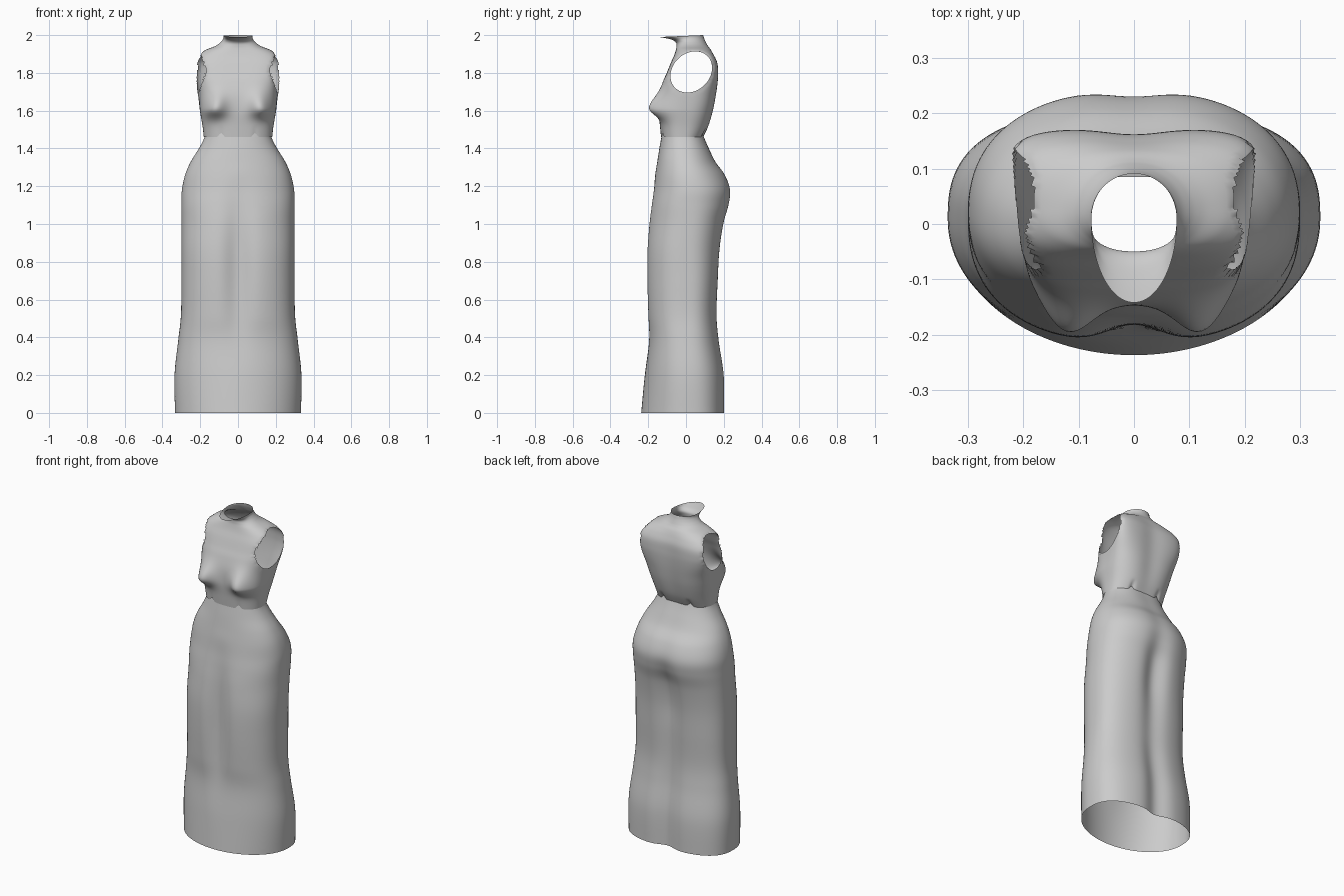
import bpy, bmesh, math

SEG = 128   # points around each ring
SUB = 7     # rings between profile rows

fabric = bpy.data.materials.new("grey_fabric")
fabric.diffuse_color = (0.6, 0.6, 0.6, 1)


def spline(rows):
    """Smooth curve through all profile rows."""
    out = []
    for i in range(len(rows) - 1):
        a, b, c, d = (rows[max(0, min(len(rows) - 1, i + k))] for k in (-1, 0, 1, 2))
        for s in range(SUB):
            t = s / SUB
            out.append([0.5 * (2 * q + (r - p) * t + (2 * p - 5 * q + 4 * r - u) * t * t
                               + (3 * q - p - 3 * r + u) * t ** 3)
                        for p, q, r, u in zip(a, b, c, d)])
    out.append(list(rows[-1]))
    return out


def loft(rows, shape):
    """Open tube of rounded-box rings.
    Row: z, half width, front y, back y, mid y, front and back boxiness, front and back dent."""
    bm = bmesh.new()
    rings = []
    for z, w, yf, yb, yc, nf, nb, df, db in spline(rows):
        ring = []
        for j in range(SEG):
            a = 2 * math.pi * j / SEG
            c, s = math.cos(a), math.sin(a)
            n = nf if s < 0 else nb
            r = (abs(c) ** n + abs(s) ** n) ** (-1 / n)
            x = w * r * c
            y = yc + r * s * ((yb - yc) if s > 0 else (yc - yf))
            dent = math.exp(-(x / 0.07) ** 2) * abs(s) ** 2
            y += df * dent if s < 0 else -db * dent
            ring.append(bm.verts.new(shape(x, y, z, s)))
        rings.append(ring)
    for lo, hi in zip(rings, rings[1:]):
        for j in range(SEG):
            k = (j + 1) % SEG
            bm.faces.new((lo[j], lo[k], hi[k], hi[j]))
    return bm


def finish(bm, name):
    mesh = bpy.data.meshes.new(name)
    bm.to_mesh(mesh)
    bm.free()
    mesh.materials.append(fabric)
    mesh.polygons.foreach_set("use_smooth", [True] * len(mesh.polygons))
    ob = bpy.data.objects.new(name, mesh)
    bpy.context.collection.objects.link(ob)


# Skirt: open hem, hollow between the legs, fuller hips
skirt_rows = [
    (0.00, 0.333, -0.237, 0.208, 0.01, 2.0, 2.7, 0.0, 0.03),
    (0.20, 0.336, -0.218, 0.206, 0.01, 2.1, 2.6, 0.0, 0.03),
    (0.38, 0.317, -0.200, 0.180, 0.01, 2.3, 2.5, 0.006, 0.025),
    (0.52, 0.302, -0.208, 0.168, 0.01, 2.4, 2.5, 0.022, 0.02),
    (0.70, 0.300, -0.215, 0.175, 0.01, 2.4, 2.5, 0.033, 0.025),
    (0.86, 0.300, -0.214, 0.186, 0.01, 2.4, 2.4, 0.032, 0.035),
    (1.00, 0.300, -0.203, 0.208, 0.02, 2.3, 2.3, 0.022, 0.035),
    (1.10, 0.300, -0.188, 0.234, 0.02, 2.3, 2.3, 0.012, 0.02),
    (1.18, 0.297, -0.175, 0.240, 0.02, 2.2, 2.3, 0.006, 0.01),
    (1.26, 0.280, -0.163, 0.212, 0.01, 2.2, 2.2, 0.0, 0.008),
    (1.33, 0.250, -0.152, 0.160, 0.0, 2.2, 2.2, 0.0, 0.005),
    (1.40, 0.207, -0.141, 0.126, -0.01, 2.2, 2.2, 0.0, 0.005),
    (1.45, 0.181, -0.132, 0.104, -0.015, 2.3, 2.3, 0.0, 0.005),
    (1.49, 0.170, -0.125, 0.090, -0.015, 2.3, 2.3, 0.0, 0.005),
]
finish(loft(skirt_rows, lambda x, y, z, s: (x, y, z)), "skirt")

# Bodice: waist, bust, shoulders, then neck flaring into a forward collar
bodice_rows = [
    (1.46, 0.181, -0.132, 0.096, -0.015, 2.4, 2.4, 0.0, 0.005),
    (1.52, 0.188, -0.138, 0.125, -0.01, 2.5, 2.5, 0.0, 0.008),
    (1.60, 0.202, -0.146, 0.148, 0.0, 2.8, 2.8, 0.0, 0.01),
    (1.68, 0.213, -0.142, 0.162, 0.01, 3.2, 3.2, 0.0, 0.01),
    (1.75, 0.222, -0.123, 0.170, 0.02, 3.8, 4.0, 0.0, 0.01),
    (1.80, 0.226, -0.102, 0.172, 0.03, 4.2, 4.4, 0.0, 0.01),
    (1.85, 0.226, -0.082, 0.168, 0.035, 4.2, 4.4, 0.0, 0.008),
    (1.89, 0.215, -0.064, 0.152, 0.035, 3.4, 3.6, 0.0, 0.005),
    (1.92, 0.175, -0.054, 0.133, 0.03, 2.6, 2.8, 0.0, 0.0),
    (1.94, 0.125, -0.050, 0.118, 0.025, 2.2, 2.2, 0.0, 0.0),
    (1.958, 0.095, -0.052, 0.106, 0.02, 2.0, 2.0, 0.0, 0.0),
    (1.972, 0.081, -0.070, 0.098, 0.015, 2.0, 2.0, 0.0, 0.0),
    (1.982, 0.077, -0.105, 0.094, 0.01, 2.0, 2.0, 0.0, 0.0),
    (1.990, 0.078, -0.142, 0.091, 0.01, 2.0, 2.0, 0.0, 0.0),
]


def bodice_shape(x, y, z, s):
    if s < 0:   # bust, steeper underneath
        h = 0.045 if z < 1.61 else 0.075
        y -= 0.062 * math.exp(-((abs(x) - 0.125) / 0.06) ** 2 - ((z - 1.61) / h) ** 2) * min(1, -s * 2)
    if 1.6 < z < 1.95:   # back of the shoulders is wider than the chest
        x *= 1 + 0.55 * (y - 0.06) * math.sin(math.pi * (z - 1.6) / 0.35)
    if z > 1.95:   # collar rises towards the back
        z += 0.01 * min(1, (z - 1.95) / 0.04) * max(0, min(1, (y + 0.14) / 0.23))
    elif z < 1.52:   # scalloped waist edge
        z += 0.022 * math.exp(-((abs(x) - 0.09) / 0.013) ** 2) * (1.52 - z) / 0.06
    return x, y, z


bodice = loft(bodice_rows, bodice_shape)

# Armholes: slanted ovals cut from both sides
CZ, RY, RZ = 1.805, 0.108, 0.109


def oval(co):
    cy = 0.028 + 0.2 * (co.z - CZ)
    return math.hypot((co.y - cy) / RY, (co.z - CZ) / RZ)


inside = [v for v in bodice.verts if abs(v.co.x) > 0.13 and oval(v.co) < 1]
bmesh.ops.delete(bodice, geom=inside, context='VERTS')
for v in bodice.verts:   # pull the cut edge onto a clean oval
    if v.is_boundary and 1.6 < v.co.z < 1.95 and abs(v.co.x) > 0.1:
        k = 1 / oval(v.co)
        dz = v.co.z - CZ
        cy = 0.028 + 0.2 * dz
        v.co.y = 0.028 + 0.2 * dz * k + (v.co.y - cy) * k
        v.co.z = CZ + dz * k
finish(bodice, "bodice")
